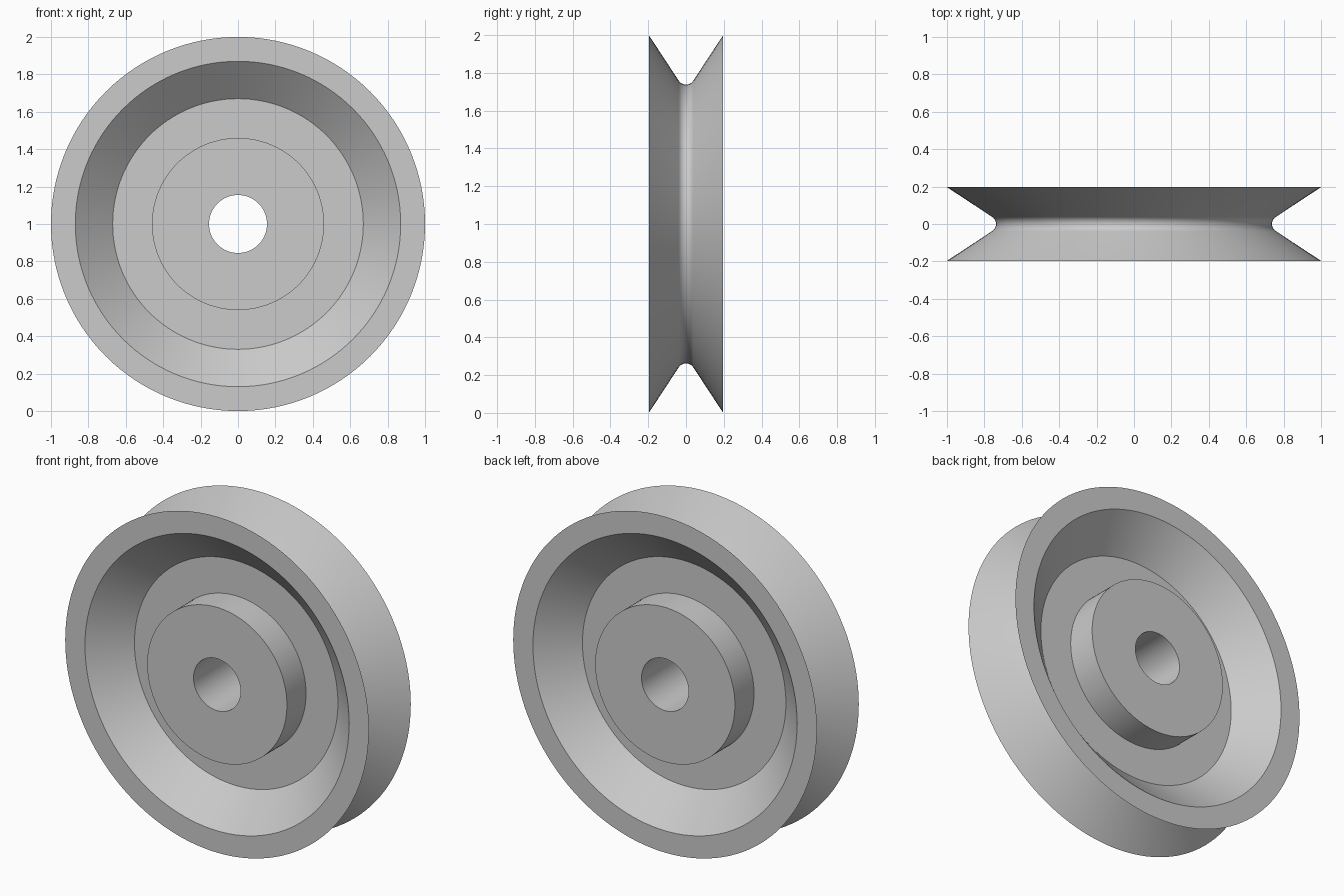
import bpy, bmesh, math
from mathutils import Matrix, Vector

cube = bpy.data.objects.get("Cube")
if cube:
    bpy.data.objects.remove(cube, do_unlink=True)

SEGMENTS = 128
HALF_WIDTH = 0.197
WEB_HALF = 0.017
BORE, HUB, WEB, LIP, RIM = 0.155, 0.46, 0.67, 0.87, 1.0

# Plain grey metal
grey = bpy.data.materials.new("plain_grey")
grey.use_nodes = True
colour = (0.6, 0.6, 0.6, 1)
grey.diffuse_color = colour
grey.node_tree.nodes["Principled BSDF"].inputs["Base Color"].default_value = colour

# Half cross-section as (radius, depth): bore, hub, web, dished flange, rim
half = [(BORE, HALF_WIDTH), (HUB, HALF_WIDTH), (HUB, WEB_HALF),
        (WEB, WEB_HALF), (LIP, HALF_WIDTH), (RIM, HALF_WIDTH)]

# Rounded groove bottom, tangent to the flange slopes
ARC_R, ARC_CENTRE, ARC_STEPS = 0.046, 0.784, 12
sweep = math.radians(57)
groove = []
for i in range(ARC_STEPS + 1):
    a = sweep * (1 - 2 * i / ARC_STEPS)
    groove.append((ARC_CENTRE - ARC_R * math.cos(a), ARC_R * math.sin(a)))

profile = half + groove + [(r, -d) for r, d in reversed(half)]

# Revolve the closed section around the axle
bm = bmesh.new()
rings = []
for s in range(SEGMENTS):
    turn = Matrix.Rotation(2 * math.pi * s / SEGMENTS, 3, 'Y')
    rings.append([bm.verts.new(turn @ Vector((r, d, 0)) + Vector((0, 0, RIM)))
                  for r, d in profile])
count = len(profile)
for s in range(SEGMENTS):
    a, b = rings[s], rings[(s + 1) % SEGMENTS]
    for i in range(count):
        j = (i + 1) % count
        bm.faces.new((a[i], a[j], b[j], b[i]))
bmesh.ops.recalc_face_normals(bm, faces=bm.faces)

mesh = bpy.data.meshes.new("pulley_wheel")
bm.to_mesh(mesh)
bm.free()
mesh.materials.append(grey)
wheel = bpy.data.objects.new("pulley_wheel", mesh)
bpy.context.collection.objects.link(wheel)

# Smooth round surfaces with crisp rims
bpy.ops.object.select_all(action='DESELECT')
wheel.select_set(True)
bpy.context.view_layer.objects.active = wheel
bpy.ops.object.shade_smooth_by_angle(angle=math.radians(30))
